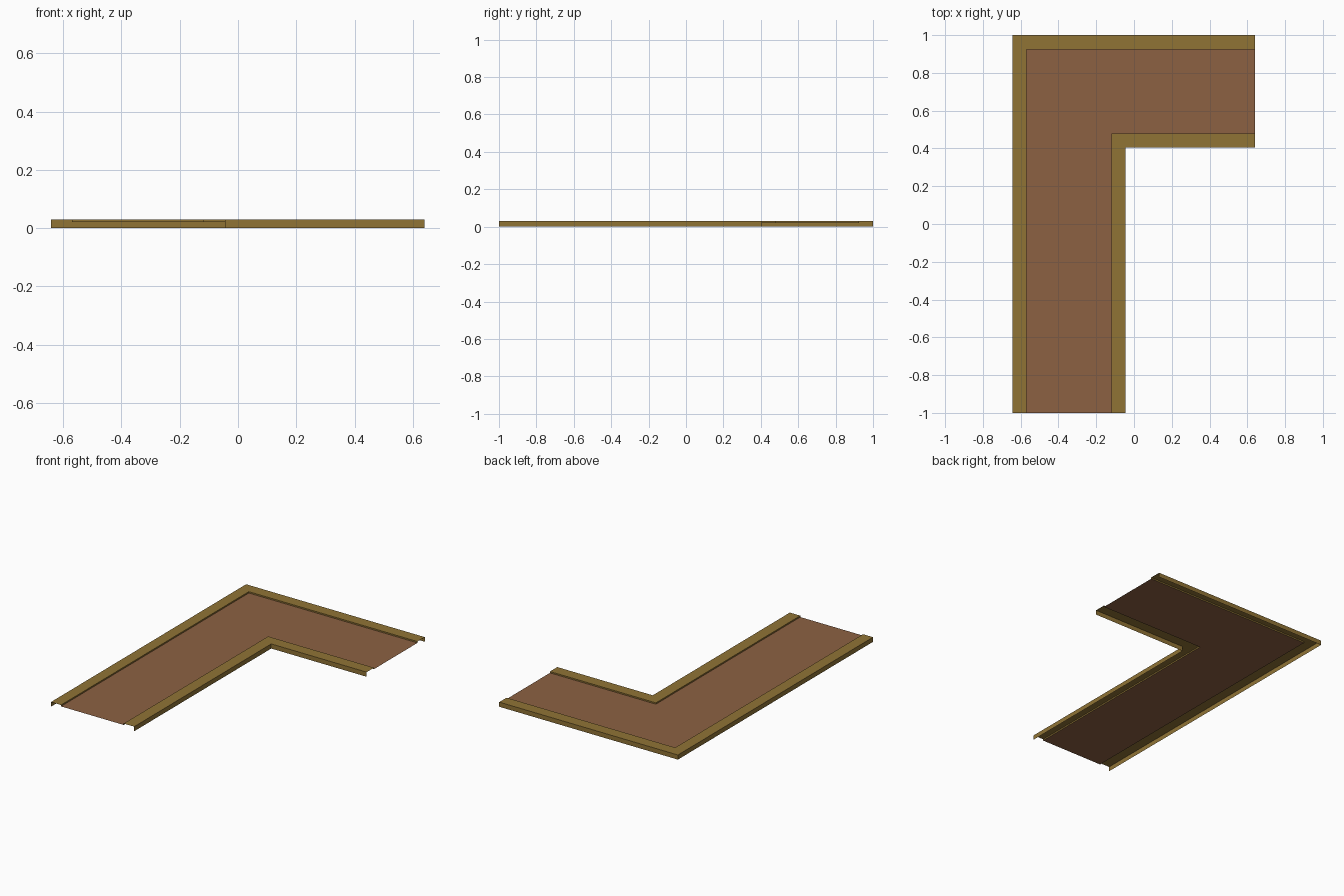
import bpy
import bmesh

if "Cube" in bpy.data.objects:
    bpy.data.objects.remove(bpy.data.objects["Cube"])


def material(name, rgb):
    m = bpy.data.materials.new(name)
    m.diffuse_color = (*rgb, 1)
    m.use_nodes = True
    m.node_tree.nodes["Principled BSDF"].inputs["Base Color"].default_value = m.diffuse_color
    return m


olive = material("olive trim", (0.28, 0.172, 0.036))
brown = material("brown floor", (0.265, 0.12, 0.055))


def l_line(x, y, z):
    """L-shaped line: up from the front end, round the corner at (x, y), to the right end."""
    return [(x, -1.0, z), (x, y, z), (0.64, y, z)]


def strips(name, profile, mat):
    """Mitred open sheet through a profile of (x, y, z) corner points, ordered left to right."""
    bm = bmesh.new()
    rows = [[bm.verts.new(p) for p in l_line(*c)] for c in profile]
    for a, b in zip(rows, rows[1:]):
        for i in range(2):
            bm.faces.new((a[i], b[i], b[i + 1], a[i + 1]))
    mesh = bpy.data.meshes.new(name)
    bm.to_mesh(mesh)
    bm.free()
    mesh.materials.append(mat)
    ob = bpy.data.objects.new(name, mesh)
    bpy.context.collection.objects.link(ob)
    return ob


TOP, FLOOR = 0.03, 0.021

# walkway surface between the trims
strips("floor", [(-0.57, 0.925, FLOOR), (-0.12, 0.48, FLOOR)], brown)

# raised trims, open underneath: outer wall, flat top, short lip down to the floor
strips("outer_trim", [(-0.642, 1.0, 0), (-0.642, 1.0, TOP),
                      (-0.57, 0.925, TOP), (-0.57, 0.925, FLOOR)], olive)
strips("inner_trim", [(-0.12, 0.48, FLOOR), (-0.12, 0.48, TOP),
                      (-0.045, 0.405, TOP), (-0.045, 0.405, 0)], olive)
